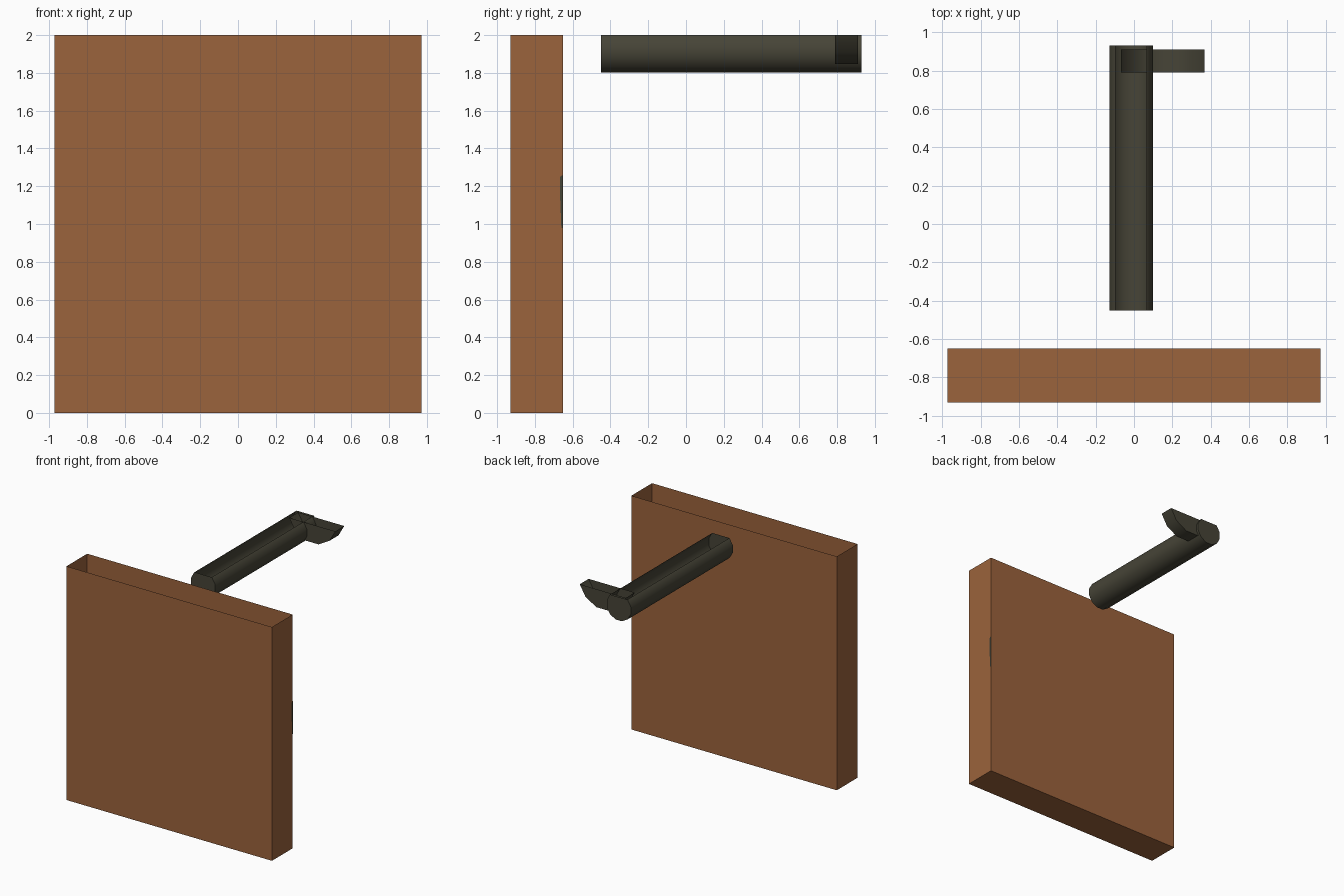
import bpy, bmesh, math
from mathutils import Matrix

if "Cube" in bpy.data.objects:
    bpy.data.objects.remove(bpy.data.objects["Cube"])


def material(name, rgb):
    m = bpy.data.materials.new(name)
    m.diffuse_color = (*rgb, 1)
    m.use_nodes = True
    m.node_tree.nodes["Principled BSDF"].inputs["Base Color"].default_value = m.diffuse_color
    return m


BROWN = material("brown", (0.33, 0.125, 0.045))
DARK = material("dark_olive", (0.062, 0.058, 0.038))


def finish(name, bm, mat, smooth=False):
    me = bpy.data.meshes.new(name)
    bm.to_mesh(me)
    bm.free()
    me.materials.append(mat)
    ob = bpy.data.objects.new(name, me)
    bpy.context.collection.objects.link(ob)
    if smooth:
        bpy.ops.object.select_all(action='DESELECT')
        ob.select_set(True)
        bpy.context.view_layer.objects.active = ob
        bpy.ops.object.shade_smooth_by_angle(angle=math.radians(35))
    return ob


def open_drum(name, x, z, r, y0, y1, sides=12):
    """Capped drum along y, sliced off and left open at z = 2."""
    bm = bmesh.new()
    bmesh.ops.create_cone(bm, cap_ends=True, segments=sides,
                          radius1=r, radius2=r, depth=y1 - y0)
    bm.transform(Matrix.Translation((x, (y0 + y1) / 2, z))
                 @ Matrix.Rotation(math.pi / 2, 4, 'X')
                 @ Matrix.Rotation(math.pi / sides, 4, 'Z'))
    bmesh.ops.bisect_plane(bm, geom=bm.verts[:] + bm.edges[:] + bm.faces[:],
                           plane_co=(0, 0, 2), plane_no=(0, 0, 1), clear_outer=True)
    return finish(name, bm, DARK, True)


# thin-walled upright box, open at the top
bm = bmesh.new()
bmesh.ops.create_cube(bm, size=1)
bm.transform(Matrix.Translation((0, -0.79, 1)) @ Matrix.Diagonal((1.945, 0.28, 2, 1)))
bm.normal_update()
top = [f for f in bm.faces if f.normal.z > 0.9]
bmesh.ops.delete(bm, geom=top, context='FACES_ONLY')
finish("open_box", bm, BROWN)

# long trough and the short cross drum at its back end
open_drum("long_barrel", -0.015, 1.915, 0.118, -0.45, 0.93)
open_drum("cross_drum", 0.15, 2.07, 0.232, 0.79, 0.91)

# small dark sliver on the right edge of the box
bm = bmesh.new()
pts = [(-0.65, 0.98), (-0.65, 1.26), (-0.668, 1.25), (-0.668, 1.18), (-0.66, 0.98)]
bm.faces.new([bm.verts.new((0.974, y, z)) for y, z in pts])
bmesh.ops.recalc_face_normals(bm, faces=bm.faces[:])
finish("edge_sliver", bm, DARK)
